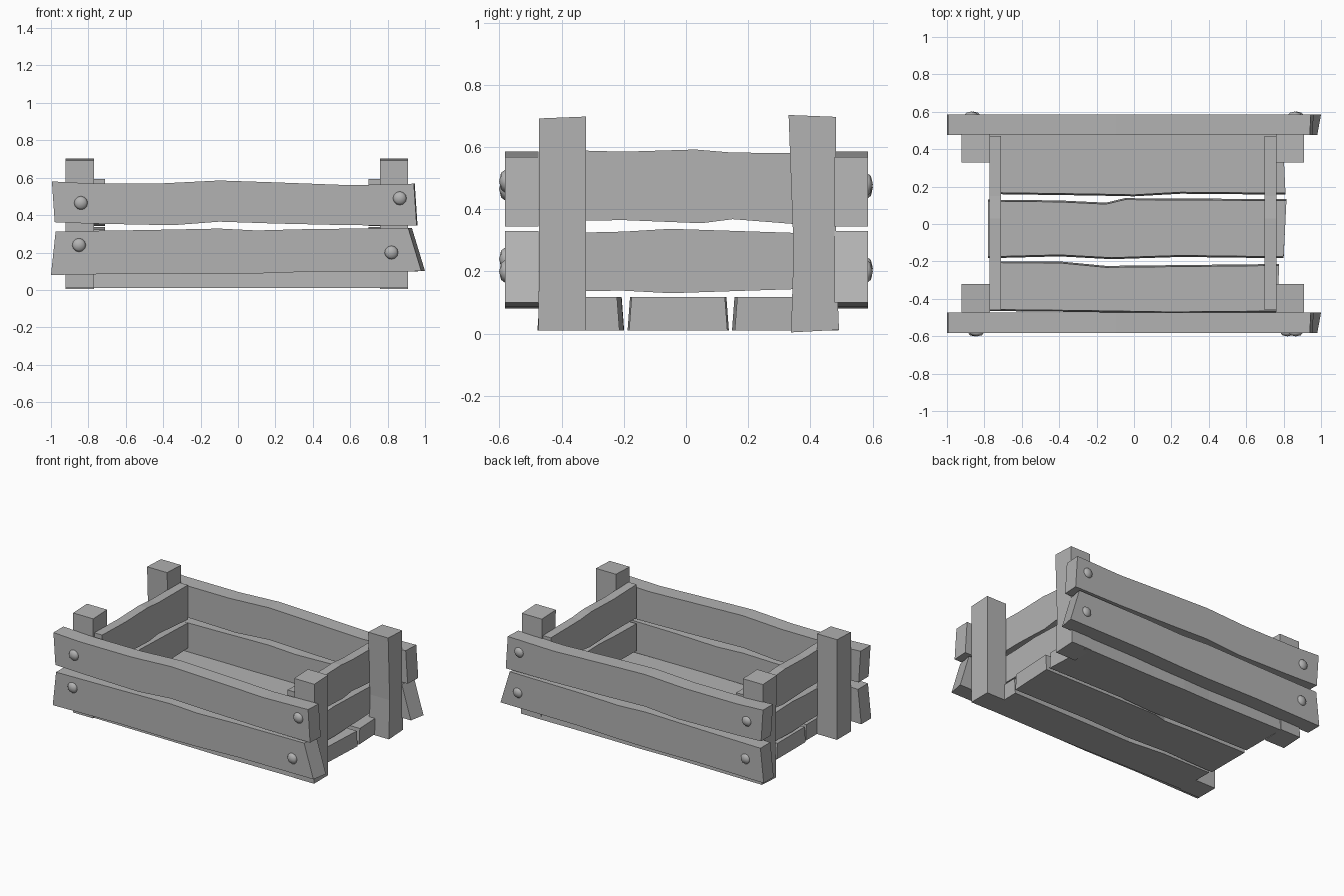
import bpy, bmesh, math
from mathutils import Vector

cube = bpy.data.objects.get("Cube")
if cube:
    bpy.data.objects.remove(cube)

wood = bpy.data.materials.new("grey wood")
wood.use_nodes = True
GREY = (0.45, 0.45, 0.45, 1)
wood.diffuse_color = GREY
wood.node_tree.nodes["Principled BSDF"].inputs["Base Color"].default_value = GREY


def finish(name, bm):
    bmesh.ops.recalc_face_normals(bm, faces=bm.faces)
    mesh = bpy.data.meshes.new(name)
    bm.to_mesh(mesh)
    bm.free()
    mesh.materials.append(wood)
    obj = bpy.data.objects.new(name, mesh)
    bpy.context.collection.objects.link(obj)
    return obj


# Axis order for (length, thickness, width) of each kind of plank
LONG = lambda s, d, w: Vector((s, d, w))
SIDE = lambda s, d, w: Vector((d, s, w))
FLOOR = lambda s, d, w: Vector((s, w, d))
POST = lambda s, d, w: Vector((d, w, s))


def plank(name, frame, low, high, d0, d1, skew=0, flare=0):
    """Loft a wavy plank through paired (length, width) edge points.
    skew lengthens the far end on the d1 side; flare widens the d0 side."""
    bm = bmesh.new()
    rings = []
    for i, ((sl, wl), (sh, wh)) in enumerate(zip(low, high)):
        k = skew if i == len(low) - 1 else 0
        points = [(sl, d0, wl - flare), (sl + k, d1, wl),
                  (sh + k, d1, wh), (sh, d0, wh + flare)]
        rings.append([bm.verts.new(frame(*p)) for p in points])
    for a, b in zip(rings, rings[1:]):
        for j in range(4):
            n = (j + 1) % 4
            bm.faces.new((a[j], a[n], b[n], b[j]))
    bm.faces.new(rings[0])
    bm.faces.new(rings[-1])
    return finish(name, bm)


def bolt(name, x, z, side):
    bm = bmesh.new()
    bmesh.ops.create_uvsphere(bm, u_segments=12, v_segments=4, radius=0.038)
    for v in bm.verts:
        v.co = Vector((v.co.x + x, v.co.z * 0.55 + side * 0.58, v.co.y + z))
    for f in bm.faces:
        f.smooth = True
    finish(name, bm)


# Long front and back boards
upper_low = [(-.98, .362), (-.8, .355), (-.35, .346), (-.1, .365), (.2, .355), (.6, .346), (.955, .345)]
upper_high = [(-.995, .58), (-.8, .57), (-.4, .57), (-.1, .585), (.2, .575), (.6, .56), (.94, .568)]
lower_low = [(-1, .08), (-.5, .088), (-.1, .085), (.1, .088), (.4, .098), (.98, .1)]
lower_high = [(-.975, .313), (-.5, .32), (-.1, .328), (.1, .318), (.4, .326), (.91, .33)]
for label, y in (("front", -.582), ("back", .477)):
    plank(label + "_upper_board", LONG, upper_low, upper_high, y, y + .108, .005)
    plank(label + "_lower_board", LONG, lower_low, lower_high, y, y + .108, .02)

# Short side boards
side_upper_low = [(-.46, .362), (-.2, .365), (.05, .355), (.15, .368), (.47, .343)]
side_upper_high = [(-.46, .592), (-.2, .585), (.03, .592), (.15, .582), (.47, .58)]
side_lower_low = [(-.46, .137), (-.2, .138), (-.05, .13), (.47, .147)]
side_lower_high = [(-.46, .322), (-.2, .328), (-.05, .337), (.47, .32)]
for label, x in (("right", -.773), ("left", .698)):
    plank(label + "_upper_side", SIDE, side_upper_low, side_upper_high, x, x + .063)
    plank(label + "_lower_side", SIDE, side_lower_low, side_lower_high, x, x + .063)

# Floor boards
floor = {
    "front": ([(-.77, -.457), (-.3, -.462), (.2, -.47), (.77, -.465)],
              [(-.77, -.207), (-.4, -.208), (-.15, -.232), (.775, -.222)]),
    "middle": ([(-.78, -.175), (-.4, -.165), (-.12, -.18), (.25, -.168), (.8, -.175)],
               [(-.78, .122), (-.4, .118), (-.15, .106), (-.05, .13), (.815, .125)]),
    "back": ([(-.77, .168), (-.2, .16), (0, .156), (.25, .17), (.81, .165)],
             [(-.77, .48), (-.2, .475), (0, .48), (.25, .478), (.795, .482)]),
}
for label, (low, high) in floor.items():
    plank(label + "_floor_board", FLOOR, low, high, .01, .118, flare=.008)

# Corner posts, slightly pinched at the middle
for xl, x in (("right", -.922), ("left", .758)):
    plank("front_%s_post" % xl, POST, [(.01, -.475), (.27, -.472), (.692, -.472)],
          [(.01, -.322), (.27, -.322), (.698, -.322)], x, x + .152)
    plank("back_%s_post" % xl, POST, [(.004, .338), (.27, .346), (.703, .33)],
          [(.012, .492), (.27, .482), (.697, .482)], x, x + .152)

# Bolt heads on the long boards
for label, side, spots in (
        ("front", -1, [(-.84, .465), (-.85, .24), (.865, .49), (.82, .2)]),
        ("back", 1, [(-.87, .47), (-.86, .21), (.86, .48), (.87, .2)])):
    for i, (x, z) in enumerate(spots):
        bolt("%s_bolt_%d" % (label, i + 1), x, z, side)
